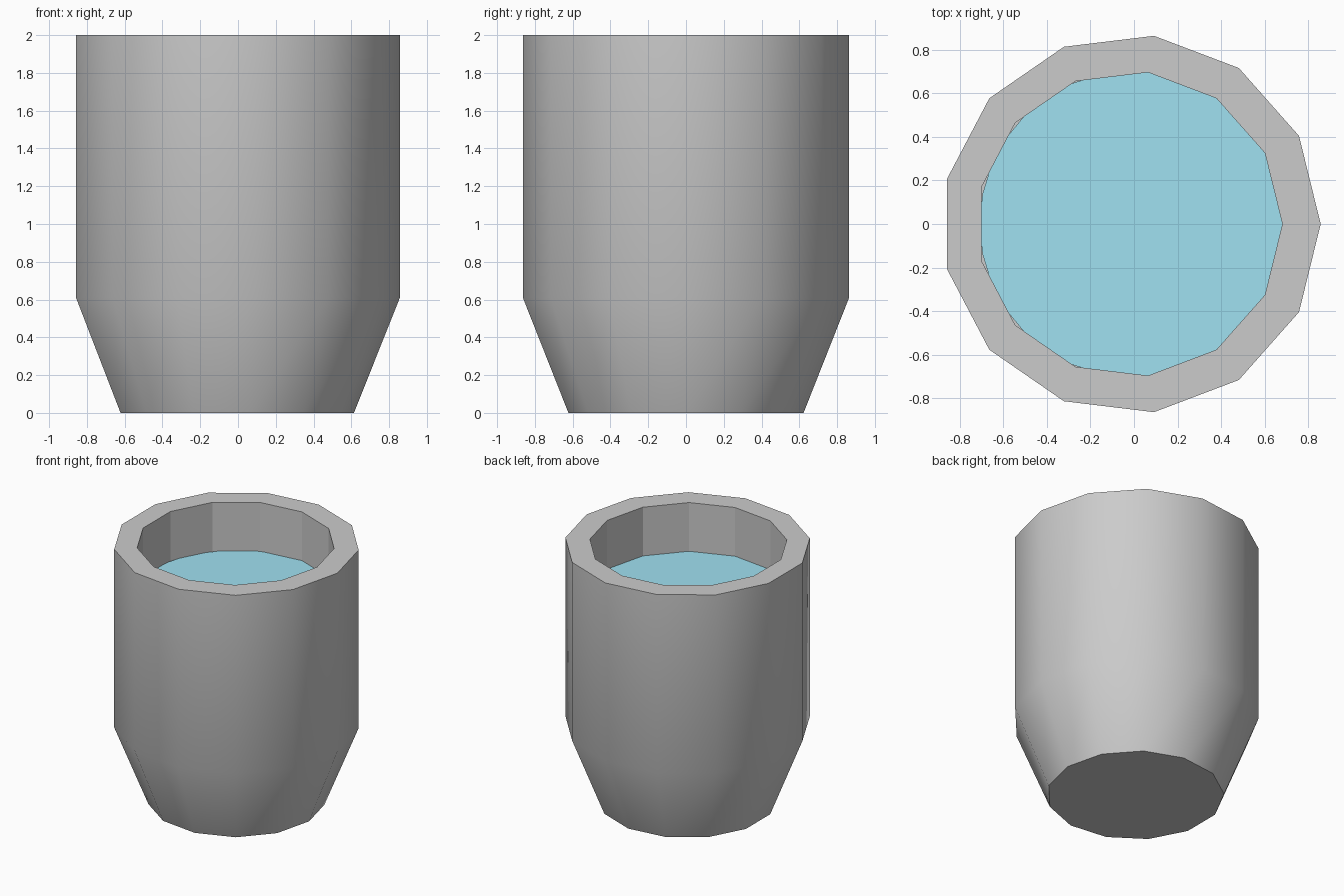
import bpy, bmesh
from math import cos, sin, tau

if "Cube" in bpy.data.objects:
    bpy.data.objects.remove(bpy.data.objects["Cube"])

SIDES = 13


def ring(bm, r, z, cx, n=SIDES):
    return [bm.verts.new((cx + r * cos(tau * i / n), r * sin(tau * i / n), z)) for i in range(n)]


def make_object(name, bm):
    me = bpy.data.meshes.new(name)
    bm.to_mesh(me)
    bm.free()
    ob = bpy.data.objects.new(name, me)
    bpy.context.collection.objects.link(ob)
    return ob


# Cup: 13-sided shell, profile runs from the base up, over the rim and down inside
bm = bmesh.new()
profile = [(0.627, 0, -0.013), (0.87, 0.61, -0.013), (0.87, 2, -0.013),
           (0.701, 2, -0.02), (0.701, 0.3, -0.02)]
rings = [ring(bm, *p) for p in profile]
bm.faces.new(rings[0][::-1])
for k, (a, b) in enumerate(zip(rings, rings[1:])):
    for i in range(SIDES):
        j = (i + 1) % SIDES
        f = bm.faces.new((a[i], a[j], b[j], b[i]))
        f.smooth = k < 2
bm.faces.new(rings[-1])
# Crisp base and rim edges
for e in bm.edges:
    z = [v.co.z for v in e.verts]
    if max(z) == 0 or min(z) == 2:
        e.smooth = False
make_object("cup", bm)

# Liquid surface inside the cup
bm = bmesh.new()
bm.faces.new(ring(bm, 0.702, 1.62, -0.007, 32))
liquid = make_object("liquid", bm)
mat = bpy.data.materials.new("light_blue")
mat.diffuse_color = (0.35, 0.75, 0.88, 1)
mat.use_nodes = True
mat.node_tree.nodes["Principled BSDF"].inputs["Base Color"].default_value = mat.diffuse_color
liquid.data.materials.append(mat)
